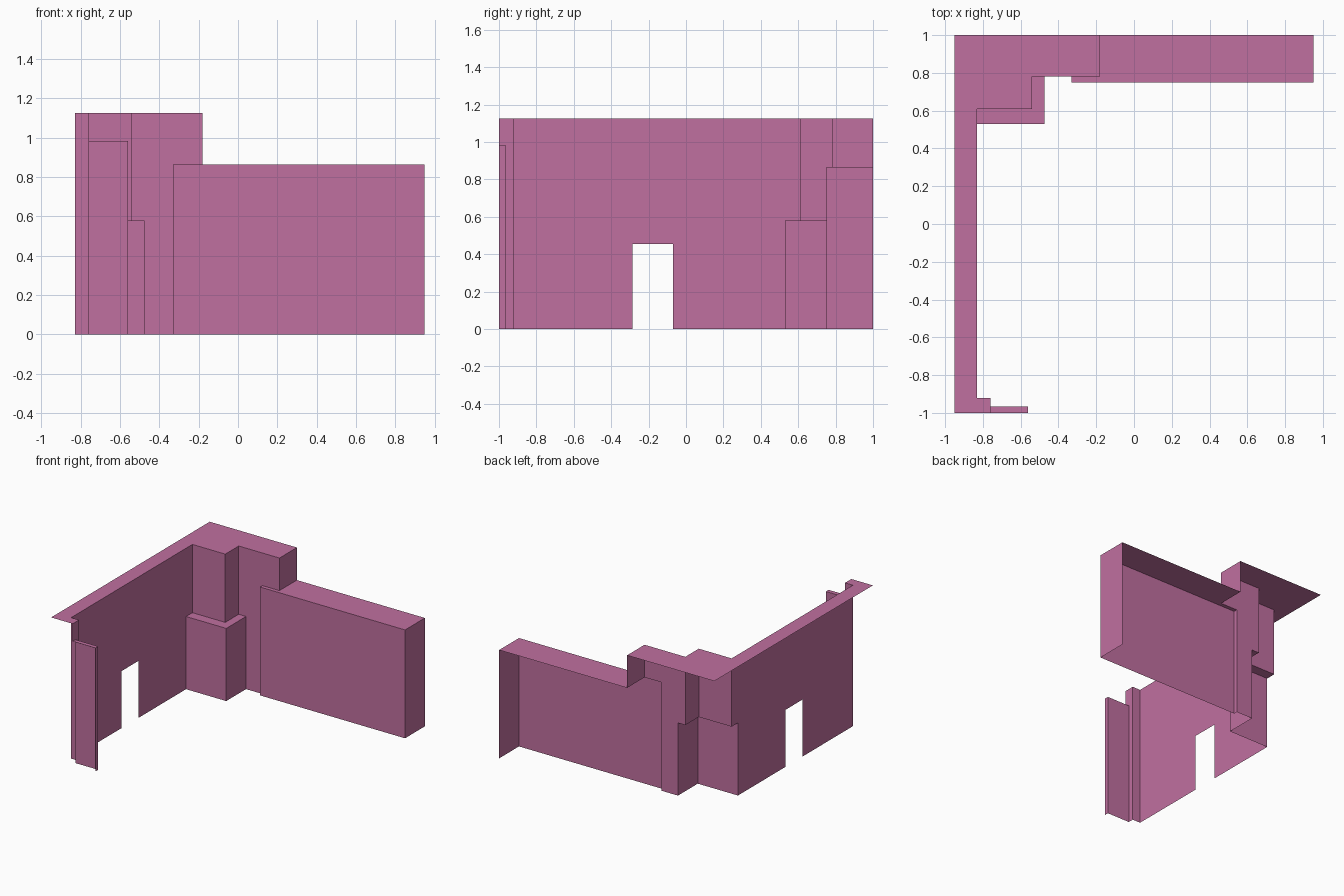
import bpy

if "Cube" in bpy.data.objects:
    bpy.data.objects.remove(bpy.data.objects["Cube"])

mat = bpy.data.materials.new("pink_plaster")
mat.diffuse_color = (0.53, 0.16, 0.35, 1)
mat.use_nodes = True
mat.node_tree.nodes["Principled BSDF"].inputs["Base Color"].default_value = mat.diffuse_color

TOP, LEDGE, LOW, PANEL = 1.125, 0.58, 0.865, 0.985   # heights
WX, BY = -0.83, 0.78                                 # left wall x, back wall y


def ribbon(path, z0, z1):
    """Vertical strips along a plan path, facing right of travel."""
    return [[(ax, ay, z0), (bx, by, z0), (bx, by, z1), (ax, ay, z1)]
            for (ax, ay), (bx, by) in zip(path, path[1:])]


def flat(outline, z):
    """Horizontal cap."""
    return [[(x, y, z) for x, y in outline]]


def build(name, faces):
    index = {}
    polys = [[index.setdefault(p, len(index)) for p in f] for f in faces]
    me = bpy.data.meshes.new(name)
    me.from_pydata(list(index), [], polys)
    me.materials.append(mat)
    ob = bpy.data.objects.new(name, me)
    bpy.context.collection.objects.link(ob)


# left wall with door opening (y, z outline)
side = [(-0.92, 0), (-0.285, 0), (-0.285, 0.455), (-0.07, 0.455), (-0.07, 0),
        (0.53, 0), (0.53, LEDGE), (0.61, LEDGE), (0.61, TOP), (-0.92, TOP)]
build("left_wall", [[(WX, y, z) for y, z in side]])

# back wall (x, z outline) and its raised end
back = [(-0.54, LEDGE), (-0.475, LEDGE), (-0.475, 0), (-0.33, 0), (-0.33, LOW),
        (-0.18, LOW), (-0.18, TOP), (-0.54, TOP)]
build("back_wall", [[(x, BY, z) for x, z in back]]
      + ribbon([(-0.18, BY), (-0.18, 1)], LOW, TOP))

# front pier and thin panel beside it
build("front_pier", ribbon([(-0.76, -0.965), (-0.76, -0.92), (WX, -0.92)], 0, TOP)
      + ribbon([(-0.76, -1), (-0.76, -0.965)], PANEL, TOP))
build("thin_panel", ribbon([(-0.56, -1), (-0.56, -0.965), (-0.76, -0.965)], 0, PANEL)
      + flat([(-0.76, -1), (-0.56, -1), (-0.56, -0.965), (-0.76, -0.965)], PANEL))

# corner ledge below, corner column above
build("corner_ledge", ribbon([(WX, 0.53), (-0.475, 0.53), (-0.475, BY)], 0, LEDGE)
      + flat([(WX, 0.53), (-0.475, 0.53), (-0.475, BY), (-0.54, BY),
              (-0.54, 0.61), (WX, 0.61)], LEDGE))
build("corner_column", ribbon([(WX, 0.61), (-0.54, 0.61), (-0.54, BY)], LEDGE, TOP))

# low wall on the right
build("low_wall", ribbon([(-0.33, BY), (-0.33, 0.75), (0.95, 0.75), (0.95, 1)], 0, LOW)
      + flat([(-0.33, 0.75), (0.95, 0.75), (0.95, 1), (-0.18, 1),
              (-0.18, BY), (-0.33, BY)], LOW))

# top cap over the tall walls
build("wall_cap", flat([(-0.95, -1), (-0.76, -1), (-0.76, -0.92), (WX, -0.92),
                        (WX, 0.61), (-0.54, 0.61), (-0.54, BY), (-0.18, BY),
                        (-0.18, 1), (-0.95, 1)], TOP))
